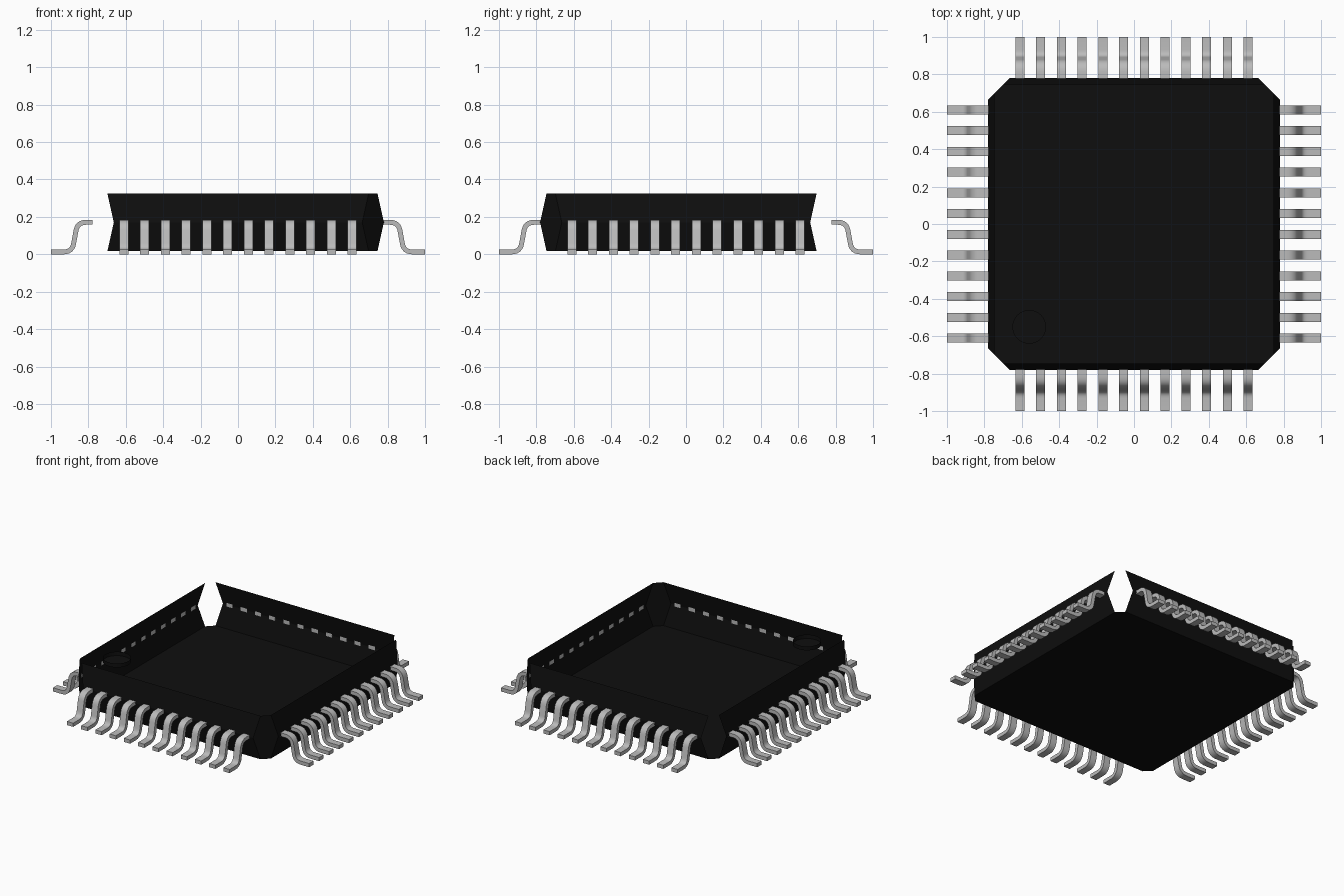
import bpy, bmesh, math
from mathutils import Vector, Matrix

if "Cube" in bpy.data.objects:
    bpy.data.objects.remove(bpy.data.objects["Cube"])


def material(name, value):
    m = bpy.data.materials.new(name)
    m.use_nodes = True
    color = (value, value, value, 1)
    m.diffuse_color = color
    m.node_tree.nodes["Principled BSDF"].inputs["Base Color"].default_value = color
    return m


black = material("black plastic", 0.0045)
metal = material("grey metal", 0.5)


def finish(bm, name, mat, smooth=False):
    mesh = bpy.data.meshes.new(name)
    bm.to_mesh(mesh)
    bm.free()
    obj = bpy.data.objects.new(name, mesh)
    bpy.context.collection.objects.link(obj)
    mesh.materials.append(mat)
    if smooth:
        bpy.ops.object.select_all(action='DESELECT')
        obj.select_set(True)
        bpy.context.view_layer.objects.active = obj
        bpy.ops.object.shade_smooth_by_angle(angle=math.radians(35))
    return obj


# Package shell: open tray with bulging walls and one closed corner
CHAMFER = 1.444
bm = bmesh.new()
rings = []
for half, z in ((0.746, 0.018), (0.78, 0.171), (0.746, 0.324)):
    cut = CHAMFER - half
    ring = []
    for k in range(4):  # starts at the front side, goes counter-clockwise
        turn = Matrix.Rotation(k * math.pi / 2, 3, 'Z')
        ring += [bm.verts.new(turn @ Vector((x, -half, z))) for x in (-cut, cut)]
    rings.append(ring)
bm.faces.new(reversed(rings[0]))
for low, high in zip(rings, rings[1:]):
    for i in (0, 1, 2, 4, 6):  # four walls and the front corner at +x
        j = (i + 1) % 8
        bm.faces.new((low[i], low[j], high[j], high[i]))
finish(bm, "package_shell", black)

# Pin one marker: shallow round dish near the front corner at -x
bm = bmesh.new()
spot = Matrix.Translation((-0.56, -0.55, 0.296))
floor = bmesh.ops.create_circle(bm, cap_ends=True, segments=32, radius=0.09, matrix=spot)
rim = bmesh.ops.extrude_edge_only(bm, edges=bm.edges[:])
bmesh.ops.translate(bm, vec=(0, 0, 0.028),
                    verts=[v for v in rim["geom"] if isinstance(v, bmesh.types.BMVert)])
finish(bm, "pin_one_marker", black)


def rounded(points, radius, steps=6):
    """Polyline with its inner corners replaced by curved bends."""
    out = [points[0]]
    for a, b, c in zip(points, points[1:], points[2:]):
        start = b + (a - b).normalized() * radius
        end = b + (c - b).normalized() * radius
        for s in range(steps + 1):
            t = s / steps
            out.append(start * (1 - t) ** 2 + b * 2 * t * (1 - t) + end * t * t)
    return out + [points[-1]]


# Gull-wing pin: thickened centre line, extruded across its width
THICK, WIDTH, PITCH, COUNT = 0.026, 0.048, 0.111, 12
path = rounded([Vector(p) for p in ((0.777, 0.171), (0.858, 0.171), (0.887, 0.013), (1, 0.013))], 0.045)
upper, lower = [], []
for i, p in enumerate(path):
    d = (path[min(i + 1, len(path) - 1)] - path[max(i - 1, 0)]).normalized()
    n = Vector((-d.y, d.x)) * THICK / 2
    upper.append(p + n)
    lower.append(p - n)


def add_pin(bm, offset, turn):
    sections = []
    for u, l in zip(upper, lower):
        corners = ((u, -1), (u, 1), (l, 1), (l, -1))
        sections.append([bm.verts.new(turn @ Vector((q.x, offset + s * WIDTH / 2, q.y)))
                         for q, s in corners])
    for a, b in zip(sections, sections[1:]):
        for i in range(4):
            j = (i + 1) % 4
            bm.faces.new((a[i], b[i], b[j], a[j]))
    bm.faces.new(sections[0])
    bm.faces.new(reversed(sections[-1]))


# A row of pins on each side
for k, side in enumerate(("left", "back", "right", "front")):
    bm = bmesh.new()
    turn = Matrix.Rotation(k * math.pi / 2, 3, 'Z')
    for i in range(COUNT):
        add_pin(bm, (i - (COUNT - 1) / 2) * PITCH, turn)
    bmesh.ops.recalc_face_normals(bm, faces=bm.faces[:])
    finish(bm, side + "_pins", metal, smooth=True)
